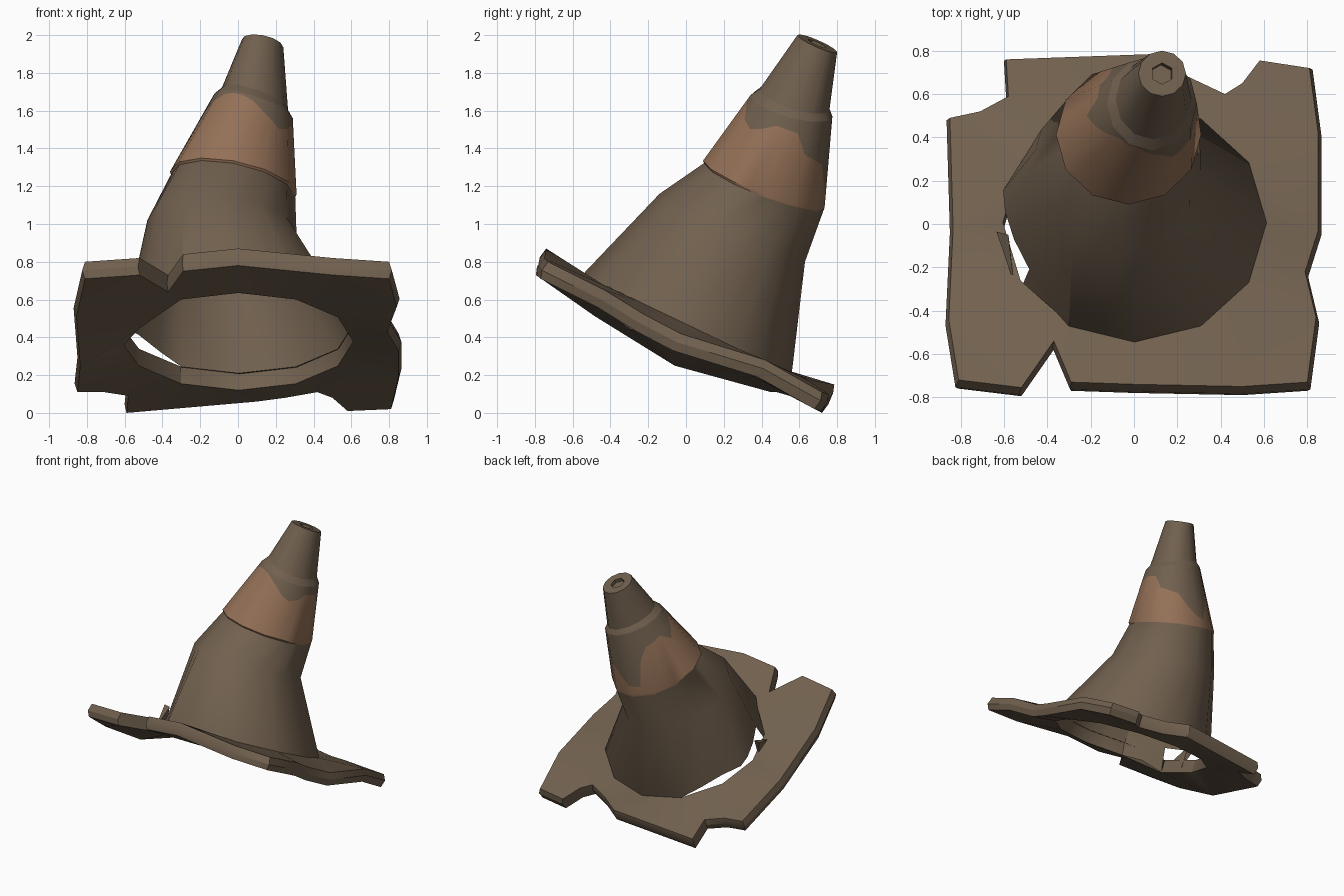
import bpy, bmesh, math
from mathutils import Vector

if "Cube" in bpy.data.objects:
    bpy.data.objects.remove(bpy.data.objects["Cube"], do_unlink=True)


def material(name, rgb):
    m = bpy.data.materials.new(name)
    m.use_nodes = True
    m.diffuse_color = (*rgb, 1)
    m.node_tree.nodes["Principled BSDF"].inputs["Base Color"].default_value = (*rgb, 1)
    return m


MUD = material("muddy brown", (0.165, 0.118, 0.077))
ORANGE = material("faded orange", (0.30, 0.166, 0.096))


def finish(bm, name, angle):
    mesh = bpy.data.meshes.new(name)
    bm.to_mesh(mesh)
    bm.free()
    ob = bpy.data.objects.new(name, mesh)
    bpy.context.collection.objects.link(ob)
    mesh.materials.append(MUD)
    mesh.materials.append(ORANGE)
    bpy.ops.object.select_all(action="DESELECT")
    ob.select_set(True)
    bpy.context.view_layer.objects.active = ob
    bpy.ops.object.shade_smooth_by_angle(angle=math.radians(angle), keep_sharp_edges=True)
    return ob


SIDES = 12
THICKNESS = Vector((0, -.04, -.09))


def ring(front, back, left, right, tilt=0):
    """Tilted twelve-sided ring with edge midpoints, from its extents."""
    f, b = Vector((0, *front)), Vector((0, *back))
    mid, half = (f + b) / 2, (b - f) / 2
    mid.x = (left + right) / 2
    side = Vector(((right - left) / 2, 0, tilt))
    corners = []
    for k in range(SIDES):
        t = math.tau * k / SIDES
        corners.append(mid + side * math.cos(t) + half * math.sin(t))
    pts = []
    for k, p in enumerate(corners):
        pts += [p, (p + corners[(k + 1) % SIDES]) / 2]
    return pts


# Hole in the slab, sagging on one side
hole = ring((-.53, .725), (.545, .21), -.605, .61)
for k, drop in ((12, .02), (14, .06)):
    hole[k].z -= drop

# Cone: leaning stack of rings, its foot lining the hole
foot = [p + THICKNESS for p in hole]
base = ring((-.545, .735), (.56, .21), -.605, .612)
# Torn skirt: lifted at the back, pushed in at the side
for k, shift in ((9, (0, 0, .03)), (10, (0, 0, .07)), (11, (-.04, .01, .05)),
                 (12, (.01, .05, .02)), (13, (.01, .06, .01)), (14, (.04, .06, 0)),
                 (15, (.02, .03, 0))):
    base[k] += Vector(shift)
crease = ring((-.14, 1.16), (.63, .80), -.48, .31, -.04)
under_band = ring((.095, 1.322), (.732, 1.083), -.355, .303, -.06)
band_low = ring((.09, 1.335), (.735, 1.10), -.36, .31, -.06)
band_top = ring((.34, 1.68), (.775, 1.57), -.125, .29, -.065)
lip = ring((.39, 1.715), (.76, 1.61), -.085, .265, -.06)
tip = ring((.59, 2.0), (.80, 1.91), .02, .24, -.02)
# Height of the remaining orange paint around the band
paint = [.85, .83, .6, .55, .5, .3, .14, .12, .55, .7, .72, .75,
         .6, .7, .85, .95, .97, .97, .93, .85, .75, .68, .75, .85]
paint_edge = [a.lerp(b, f) for a, b, f in zip(band_low, band_top, paint)]
# Shallow hexagonal recess in the tip
centre = sum(tip, Vector()) / len(tip)
hexagon = [centre.lerp(p, .47) for p in tip[2::4]]
recess_rim = []
for k in range(len(tip)):
    j, step = divmod(k - 2, 4)
    recess_rim.append(hexagon[j].lerp(hexagon[(j + 1) % 6], step / 4))
recess_floor = [p - Vector((.005, .01, .025)) for p in recess_rim]

TORN = range(8, 14)     # columns where the skirt has come away from the hole
bm = bmesh.new()
rings = [foot, base, crease, under_band, band_low, paint_edge, band_top, lip, tip,
         recess_rim, recess_floor]
loops = [[bm.verts.new(p) for p in r] for r in rings]
for i, (a, b) in enumerate(zip(loops, loops[1:])):
    for k in range(len(a)):
        if i == 0 and k in TORN:
            continue
        n = (k + 1) % len(a)
        face = bm.faces.new((a[k], a[n], b[n], b[k]))
        face.material_index = 1 if i in (3, 4) else 0
bm.faces.new(loops[-1])
for loop in (loops[6], loops[7]):      # crisp step above the band
    for k, v in enumerate(loop):
        bm.edges.get((v, loop[k - 1])).smooth = False
bmesh.ops.delete(bm, geom=[v for v in bm.verts if not v.link_faces], context="VERTS")
finish(bm, "cone_body", 35)

# Base slab: ragged outline around a hole, bent and tilted
outline = [(-.85, .49, .20), (-.71, .52, .20), (-.58, .59, .18), (-.59, .76, .09),
           (.10, .785, .15), (.25, .68, .17), (.42, .60, .20), (.50, .65, .17),
           (.58, .755, .10), (.81, .72, .11), (.85, .42, .28), (.85, -.03, .42),
           (.79, -.22, .52), (.84, -.43, .65), (.80, -.73, .80), (.50, -.75, .82),
           (0, -.74, .87), (-.29, -.73, .84), (-.37, -.54, .73), (-.52, -.755, .82),
           (-.81, -.72, .80), (-.855, -.44, .60), (-.835, -.02, .34)]
bm = bmesh.new()
for loop in (outline, hole[::2]):
    inner = [bm.verts.new(p) for p in loop]
    for k, v in enumerate(inner):
        bm.edges.new((v, inner[(k + 1) % len(inner)]))
bmesh.ops.triangle_fill(bm, edges=bm.edges[:], use_beauty=True, normal=(0, 0, 1))
copy = bmesh.ops.extrude_face_region(bm, geom=bm.faces[:], use_keep_orig=True)
moved = {g for g in copy["geom"] if isinstance(g, bmesh.types.BMVert)}
bmesh.ops.translate(bm, verts=list(moved), vec=THICKNESS)
bmesh.ops.recalc_face_normals(bm, faces=bm.faces[:])

# Bare hole wall stays only beside the torn skirt
lined = []
for k, v in enumerate(inner):
    edge = bm.edges.get((v, inner[(k + 1) % SIDES]))
    if k * 2 not in TORN:
        lined += [f for f in edge.link_faces if moved.intersection(f.verts)]
bmesh.ops.delete(bm, geom=lined, context="FACES")

# Bulge the worn outer rim around its middle
rim = [e for e in bm.edges if len(moved.intersection(e.verts)) == 1
       and sum((v.co for v in e.verts), Vector()).xy.length / 2 > .62]
cut = bmesh.ops.subdivide_edges(bm, edges=rim, cuts=1)
for v in cut["geom_inner"]:
    if isinstance(v, bmesh.types.BMVert):
        v.co.xy *= 1.018
finish(bm, "base_slab", 30)

# Torn flap standing beside the split skirt
bm = bmesh.new()
flap = [bm.verts.new(p) for p in ((-.555, -.27, .50), (-.57, -.12, .42),
                                  (-.58, -.05, .58), (-.635, -.035, .58))]
for a, b, c in ((0, 1, 2), (0, 2, 3), (0, 3, 1), (1, 3, 2)):
    bm.faces.new((flap[a], flap[b], flap[c]))
bmesh.ops.recalc_face_normals(bm, faces=bm.faces[:])
finish(bm, "torn_flap", 30)
